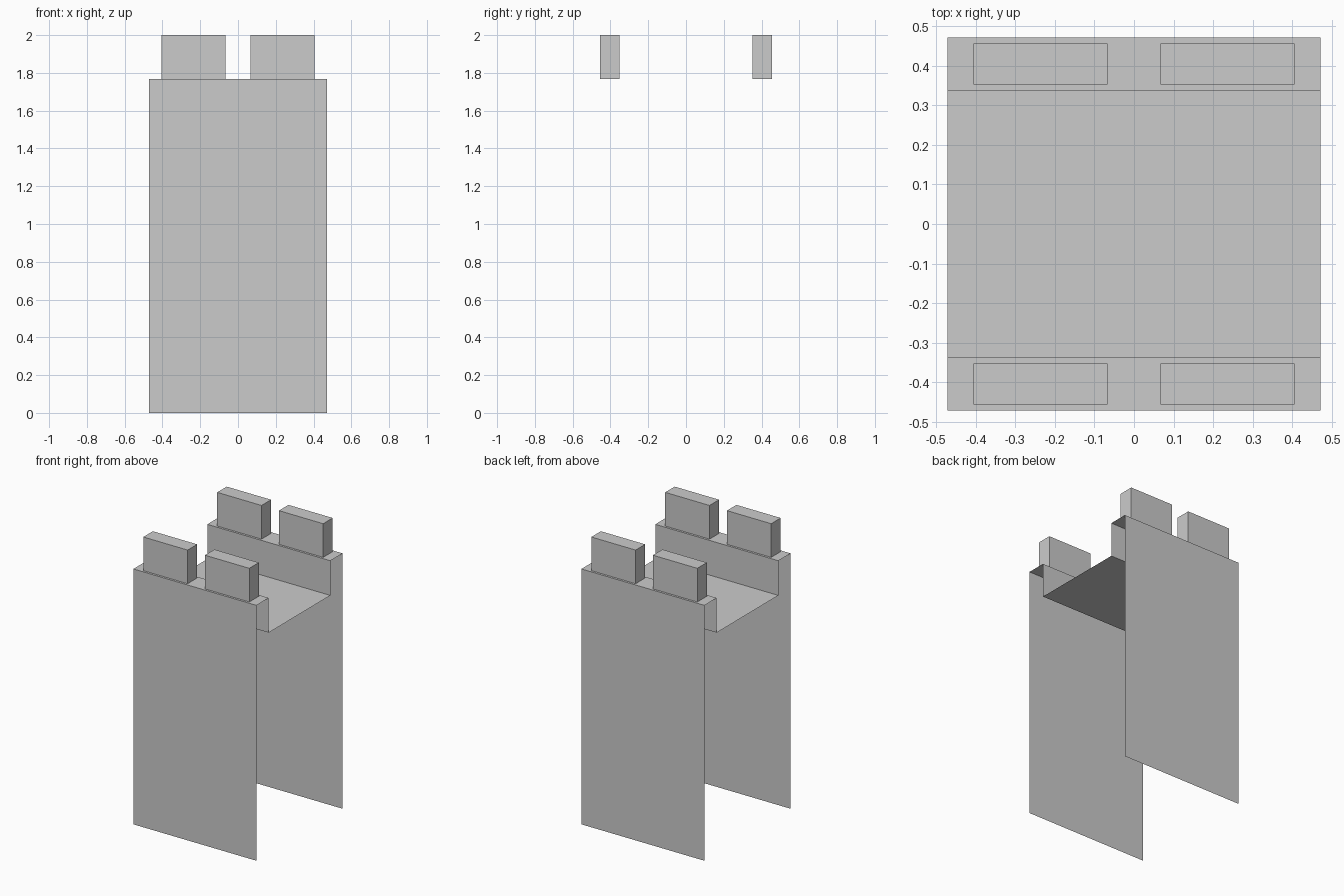
import bpy, bmesh

if "Cube" in bpy.data.objects:
    bpy.data.objects.remove(bpy.data.objects["Cube"])

HALF = 0.471      # half width and half depth
INNER = 0.337     # inner face of the parapet
LEDGE = 1.767     # parapet top
FLOOR = 1.527     # walkway height


def make_object(name, bm):
    mesh = bpy.data.meshes.new(name)
    bm.to_mesh(mesh)
    bm.free()
    obj = bpy.data.objects.new(name, mesh)
    bpy.context.collection.objects.link(obj)
    return obj


# Tower shell: an open sheet profile (y, z) swept across x, open at both sides
half = [(-HALF, 0), (-HALF, LEDGE), (-INNER, LEDGE), (-INNER, FLOOR)]
profile = half + [(-y, z) for y, z in reversed(half)]
bm = bmesh.new()
left = [bm.verts.new((-HALF, y, z)) for y, z in profile]
right = [bm.verts.new((HALF, y, z)) for y, z in profile]
for i in range(len(profile) - 1):
    bm.faces.new((left[i], right[i], right[i + 1], left[i + 1]))
make_object("tower_shell", bm)

# Battlement blocks: two on each parapet
for side, sy in (("front", -1), ("back", 1)):
    for hand, sx in (("left", -1), ("right", 1)):
        bm = bmesh.new()
        bmesh.ops.create_cube(bm, size=1)
        bmesh.ops.scale(bm, vec=(0.339, 0.104, 2 - LEDGE), verts=bm.verts)
        bmesh.ops.translate(bm, vec=(sx * 0.236, sy * 0.404, (2 + LEDGE) / 2), verts=bm.verts)
        make_object(f"battlement_{side}_{hand}", bm)
